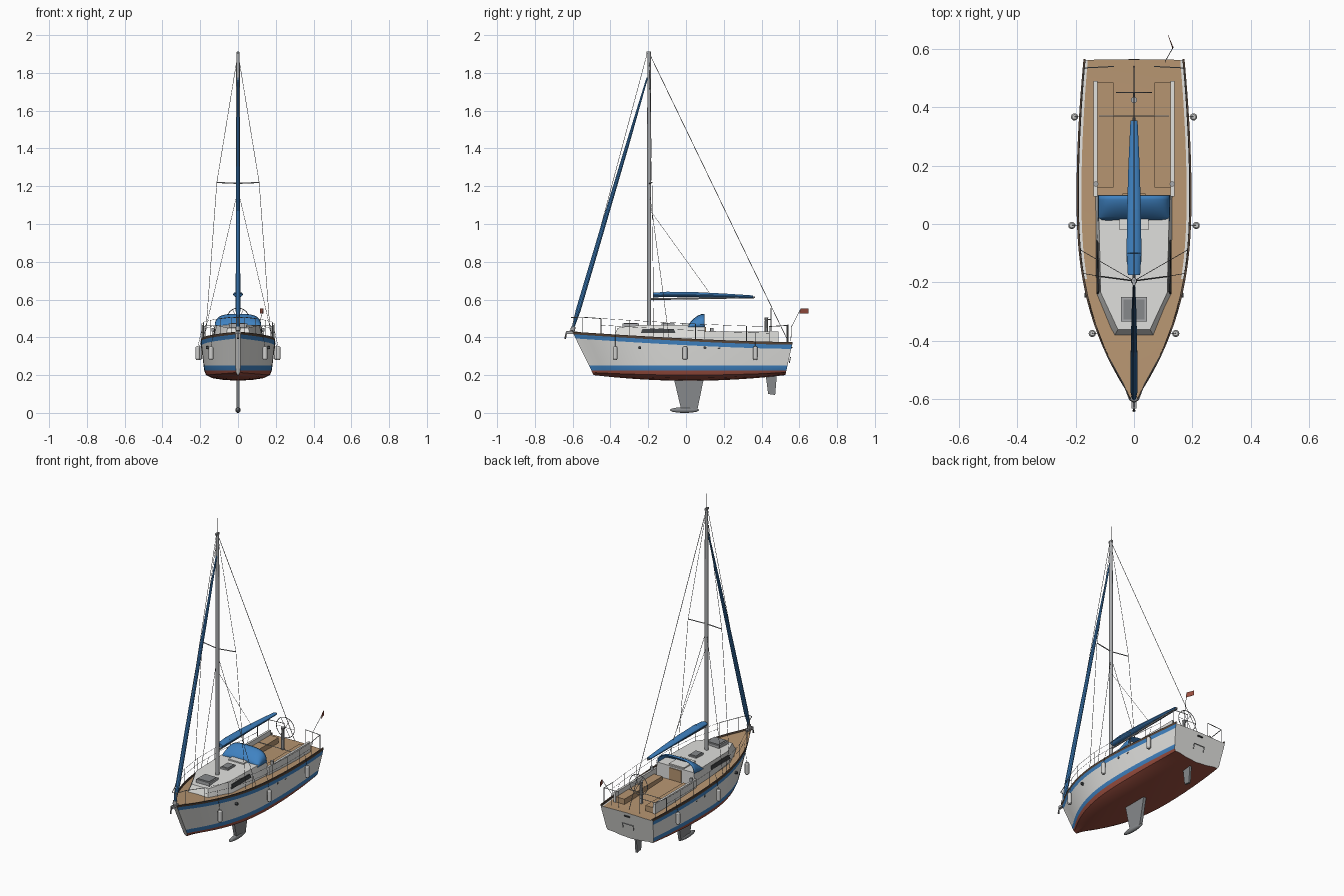
import bpy, bmesh, math
from mathutils import Vector, Matrix

cube = bpy.data.objects.get("Cube")
if cube:
    bpy.data.objects.remove(cube)


def material(name, r, g, b):
    m = bpy.data.materials.new(name)
    m.diffuse_color = (r, g, b, 1)
    m.use_nodes = True
    m.node_tree.nodes["Principled BSDF"].inputs["Base Color"].default_value = (r, g, b, 1)
    return m


WHITE = material("white gelcoat", .75, .75, .73)
BLUE = material("blue canvas", .05, .225, .54)
RED = material("red antifouling", .34, .08, .052)
TEAK = material("teak", .47, .3, .165)
RAIL = material("dark wood", .095, .06, .04)
METAL = material("aluminium", .4, .41, .42)
ROPE = material("rigging wire", .17, .17, .18)
KEEL = material("keel grey", .24, .25, .26)
DARK = material("dark glass", .05, .055, .06)
FENDER = material("fender grey", .62, .62, .61)


def finish(name, bm, *mats):
    bmesh.ops.recalc_face_normals(bm, faces=bm.faces)
    me = bpy.data.meshes.new(name)
    bm.to_mesh(me)
    bm.free()
    ob = bpy.data.objects.new(name, me)
    bpy.context.collection.objects.link(ob)
    for m in mats:
        me.materials.append(m)
    bpy.ops.object.select_all(action='DESELECT')
    ob.select_set(True)
    bpy.context.view_layer.objects.active = ob
    bpy.ops.object.shade_smooth_by_angle(angle=math.radians(35))
    return ob


def box(name, lo, hi, mat):
    bm = bmesh.new()
    lo, hi = Vector(lo), Vector(hi)
    size = Matrix.Diagonal((*(hi - lo), 1))
    bmesh.ops.create_cube(bm, size=1, matrix=Matrix.Translation((lo + hi) / 2) @ size)
    return finish(name, bm, mat)


def tube(name, pts, r, mat, sides=6, widen=1):
    # r is one radius or a radius per point
    bm = bmesh.new()
    rs = r if isinstance(r, list) else [r] * len(pts)
    for a, b, ra, rb in zip(pts, pts[1:], rs, rs[1:]):
        a, b = Vector(a), Vector(b)
        d = b - a
        mtx = Matrix.Translation((a + b) / 2) @ d.to_track_quat('Z', 'Y').to_matrix().to_4x4()
        bmesh.ops.create_cone(bm, cap_ends=True, segments=sides, radius1=ra, radius2=rb,
                              depth=d.length, matrix=mtx)
    bmesh.ops.scale(bm, vec=(widen, 1, 1), verts=bm.verts)
    return finish(name, bm, mat)


def loft(name, rings, mat, closed=True):
    bm = bmesh.new()
    vs = [[bm.verts.new(p) for p in ring] for ring in rings]
    n = len(vs[0])
    for a, b in zip(vs, vs[1:]):
        for i in range(n if closed else n - 1):
            bm.faces.new((a[i], a[(i + 1) % n], b[(i + 1) % n], b[i]))
    if closed:
        bm.faces.new(vs[0])
        bm.faces.new(vs[-1])
    return finish(name, bm, mat)


def beam(y):
    if y < .1:
        return max(.013, .197 * (1 - min(1, (.1 - y) / .71) ** 2.6))
    return .197 - .024 * ((y - .1) / .465) ** 1.8


def sheer(y):
    return .375 + .055 * max(0, (.565 - y) / 1.165) ** 1.5


# Hull, toe rail and deck: one half section swept along the boat, then mirrored
def section(t):
    y = -.6 + 1.165 * t
    top, keel, b = sheer(y), .17 + .03 * (2 * t - 1) ** 2, beam(y)
    rows = [(0, keel), (.4, keel + .005), (.7, keel + .014), (.86, keel * .45 + .225 * .55),
            (.91, .225), (.925, .25), (.99, top - .036), (1, top - .014), (1, top),
            (.96, top), (.96, top - .01), (.915, top - .01), (0, top - .006)]
    pts = []
    for f, z in rows:
        k = min(1, max(0, (z - .196) / .234))
        bow, stern = -.487 - .115 * k, .525 + .042 * min(1, k * 1.25)
        pts.append((f * b, bow + (stern - bow) * t, z))
    return pts


bm = bmesh.new()
stations = [[bm.verts.new(p) for p in section(i / 32)] for i in range(33)]
row_mats = [2, 2, 2, 2, 1, 0, 1, 4, 4, 4, 0, 3]
for i, (a, b) in enumerate(zip(stations, stations[1:])):
    for j, m in enumerate(row_mats):
        f = bm.faces.new((a[j], b[j], b[j + 1], a[j + 1]))
        f.material_index = 3 if j == 10 and i < 11 else m
bm.faces.new(stations[0])
bm.faces.new(stations[-1])
hull = finish("hull", bm, WHITE, BLUE, RED, TEAK, RAIL)
mirror = hull.modifiers.new("mirror", 'MIRROR')
mirror.merge_threshold = .0005

# Keel, bulb and rudder
def fin(name, outline, half):
    ring = lambda s: [(s * half, y, z) for y, z in outline]
    return loft(name, [ring(-1), ring(1)], KEEL)


fin("keel", [(-.065, .185), (-.025, .015), (.06, .015), (.095, .185)], .009)
fin("rudder", [(.42, .215), (.435, .1), (.472, .095), (.482, .215)], .006)
bm = bmesh.new()
bmesh.ops.create_uvsphere(bm, u_segments=16, v_segments=10, radius=1,
                          matrix=Matrix.Translation((0, -.008, .015)) @ Matrix.Diagonal((.014, .078, .015, 1)))
finish("keel_bulb", bm, KEEL)

# Cabin trunk with side windows, hatches and companionway
def outline(half, z):
    return [(x, y, zz) for (x, y), zz in zip(half, z)] + \
           [(-x, y, zz) for (x, y), zz in reversed(list(zip(half, z)))]


loft("cabin", [outline([(.132, .1), (.132, -.24), (.07, -.388)], [.375, .375, .39]),
               outline([(.122, .1), (.114, -.235), (.055, -.362)], [.465, .465, .45])], WHITE)
box("front_hatch", (-.044, -.335, .45), (.044, -.25, .472), METAL)
box("front_hatch_glass", (-.036, -.327, .47), (.036, -.258, .475), KEEL)
box("middle_hatch", (-.026, -.13, .46), (.026, -.06, .472), METAL)
box("middle_hatch_glass", (-.02, -.124, .47), (.02, -.066, .475), KEEL)
box("companion_slide", (-.05, -.02, .46), (.05, .09, .472), WHITE)
box("companion_door", (-.04, .098, .385), (.04, .105, .455), TEAK)
for s in (-1, 1):
    plate = [[(s * (x + d), y, z) for x, y, z in
              [(.127, -.24, .422), (.127, -.055, .422), (.1245, -.065, .445), (.121, -.23, .445)]]
             for d in (-.006, .001)]
    loft("cabin_window", plate, DARK)

# Spray hood
hood = []
for j in range(7):
    u = j / 6
    h = .006 + .064 * math.sin(u * math.pi / 2) ** .8
    arch = []
    for k in range(17):
        a = math.pi * k / 16
        c = math.cos(a)
        arch.append((math.copysign(.123 * abs(c) ** .65, c), .01 + .088 * u,
                     .455 + h * max(0, math.sin(a)) ** .7))
    hood.append(arch)
hood_ob = loft("spray_hood", hood, BLUE, closed=False)
hood_ob.modifiers.new("thickness", 'SOLIDIFY').thickness = .004

# Cockpit
for s in (-1, 1):
    xs = sorted((s * .07, s * .128))
    box("cockpit_bench", (xs[0], .125, .37), (xs[1], .485, .402), TEAK)
    xs = sorted((s * .125, s * .138))
    box("cockpit_coaming", (xs[0], .095, .37), (xs[1], .49, .43), WHITE)
    tube("winch", [(s * .131, .137, .43), (s * .131, .137, .45)], .009, METAL, 12)
tube("mainsheet_track", [(-.12, .37, .405), (.12, .37, .405)], .002, METAL)
tube("wheel_pedestal", [(0, .425, .375), (0, .425, .49), (0, .425, .505)], [.011, .008, .011], METAL, 10)
tube("wheel_axle", [(0, .425, .495), (0, .452, .495)], .003, METAL)
rim = [(.06 * math.cos(a * math.pi / 12), .45, .495 + .06 * math.sin(a * math.pi / 12)) for a in range(25)]
tube("steering_wheel", rim, .002, METAL)
for p in rim[:24:4]:
    tube("wheel_spoke", [(0, .45, .495), p], .0012, METAL)

# Mast, boom and covered sails
HEAD = (0, -.195, 1.905)
tube("mast", [(0, -.195, .45), (0, -.195, 1.4), (0, -.195, 1.91)], [.011, .011, .009], METAL, 12)
box("masthead", (-.005, -.21, 1.9), (.005, -.184, 1.912), METAL)
tube("antenna", [(0, -.193, 1.91), (0, -.193, 2)], .001, ROPE)
tube("boom", [(0, -.19, .602), (0, .365, .612)], .005, METAL, 8)
tube("boom_cover", [(0, -.175, .624), (0, -.1, .627), (0, .05, .626), (0, .2, .621), (0, .354, .615)],
     [.012, .0145, .0135, .011, .007], BLUE, 14, 1.8)
tube("furled_jib", [(0, -.597, .455), (0, -.57, .545), (0, -.45, .95), (0, -.31, 1.42), (0, -.205, 1.775)],
     [.007, .013, .012, .009, .004], BLUE, 10)
tube("furling_drum", [(0, -.6, .435), (0, -.597, .455)], .012, METAL, 12)

# Standing rigging
WIRE = .0012
tube("forestay", [(0, -.6, .43), (0, -.205, 1.905)], WIRE, ROPE)
tube("backstay", [HEAD, (0, .54, .38)], WIRE * 1.3, ROPE)
tube("topping_line", [(0, -.195, 1.08), (0, .125, .635)], .0009, ROPE)
for s in (-1, 1):
    tip = (s * .112, -.18, 1.22)
    tube("spreader", [(0, -.195, 1.215), tip], .003, METAL)
    tube("upper_shroud", [HEAD, tip, (s * .172, -.17, .405)], WIRE, ROPE)
    tube("lower_shroud", [(0, -.195, 1.18), (s * .182, -.09, .4)], WIRE, ROPE)

# Guard rails
for s in (-1, 1):
    def edge(y, up=0):
        return (s * (beam(y) - .005), y, sheer(y) + up)
    posts = [-.45, -.3, -.12, .05, .2, .32, .44]
    for y in posts:
        tube("stanchion", [edge(y), edge(y, .08)], .0017, METAL)
    for up in (.045, .08):
        tube("lifeline", [edge(y, up) for y in posts], .0008, ROPE)
    tube("bow_rail", [edge(-.45, .08), edge(-.55, .08), (s * .014, -.605, .505), (0, -.608, .505)], .002, METAL)
    for y in (-.55, -.595):
        tube("bow_rail_leg", [edge(y), edge(y, .077)], .0018, METAL)
    tube("stern_rail", [edge(.44, .08), edge(.535, .088), (s * .07, .54, .466)], .002, METAL)
    for p in (edge(.535), (s * .07, .54, .375)):
        tube("stern_rail_leg", [p, (p[0], p[1], .465)], .0017, METAL)

# Fenders and hull portholes
for s in (-1, 1):
    for x, y in ((.143, -.375), (.213, -.005), (.204, .367)):
        x *= s
        tube("fender", [(x, y, .28), (x, y, .287), (x, y, .345), (x, y, .352)], [.008, .0125, .0125, .008], FENDER, 12)
        tube("fender_line", [(x, y, .35), (s * (beam(y) - .004), y, sheer(y) + .045)], .001, ROPE)
    for y in (-.245, .1, .175):
        x = beam(y + .02) * .98
        tube("porthole", [(s * (x - .012), y, .345), (s * (x + .002), y, .345)], .008, DARK, 14)

# Anchor on the bow roller
box("bow_roller", (-.008, -.632, .418), (.008, -.575, .432), METAL)
tube("anchor", [(0, -.59, .435), (0, -.632, .43), (0, -.64, .392)], [.003, .003, .005], ROPE)

# Transom fittings
tube("swim_ladder", [(-.035, .547, .265), (-.035, .553, .295), (.035, .553, .295), (.035, .547, .265)], .0025, METAL)
box("transom_vent", (-.018, .556, .343), (.018, .565, .35), DARK)

# Stern flag
tube("flag_staff", [(.107, .555, .38), (.107, .558, .455), (.135, .607, .55)], .0014, METAL)
loft("flag", [[(x + .0006 * d, y, z) for x, y, z in
              [(.133, .6, .525), (.117, .648, .525), (.117, .648, .553), (.134, .606, .553)]]
             for d in (-1, 1)], RED)
